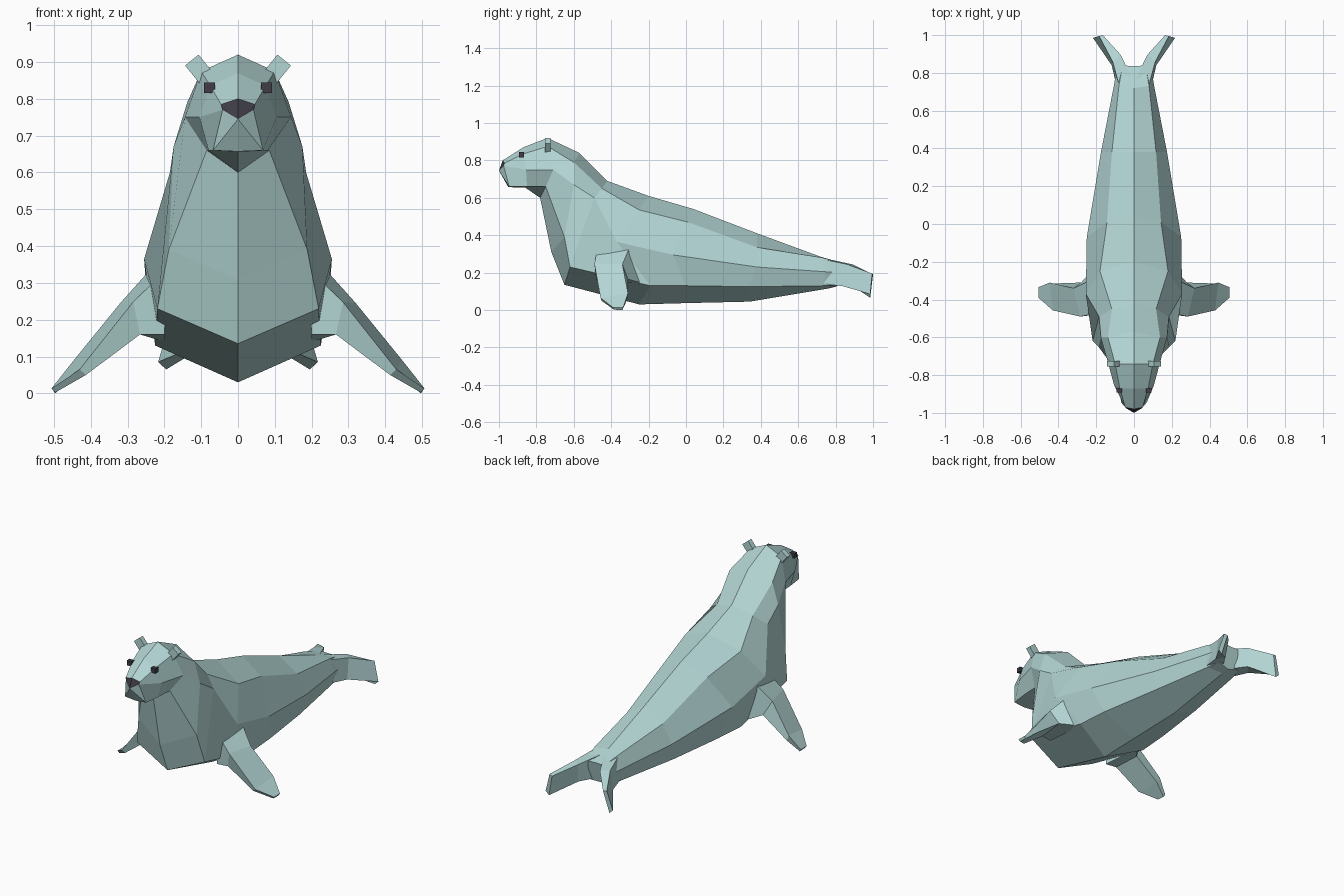
import bpy, bmesh, math
from mathutils import Vector

if "Cube" in bpy.data.objects:
    bpy.data.objects.remove(bpy.data.objects["Cube"])


def material(name, rgb):
    m = bpy.data.materials.new(name)
    m.diffuse_color = (*rgb, 1)
    m.use_nodes = True
    m.node_tree.nodes["Principled BSDF"].inputs["Base Color"].default_value = m.diffuse_color
    return m


SKIN = material("pale teal skin", (0.45, 0.67, 0.66))
DARK = material("dark charcoal", (0.05, 0.045, 0.062))


def finish(name, bm, mats, mirror=False):
    bmesh.ops.recalc_face_normals(bm, faces=bm.faces)
    me = bpy.data.meshes.new(name)
    bm.to_mesh(me)
    bm.free()
    ob = bpy.data.objects.new(name, me)
    bpy.context.collection.objects.link(ob)
    for m in mats:
        me.materials.append(m)
    if mirror:
        ob.modifiers.new("mirror", 'MIRROR').use_axis[0] = True
    return ob


def loft(bm, sections):
    """Skin a series of closed rings; returns the vertex rings."""
    rings = [[bm.verts.new(p) for p in s] for s in sections]
    for a, b in zip(rings, rings[1:]):
        n = len(a)
        for i in range(n):
            j = (i + 1) % n
            bm.faces.new((a[i], a[j], b[j], b[i]))
    return rings


# Body contour lines, tail to muzzle: centre lines are (y, z), side lines (x, y, z)
back = [(.835, .25), (.72, .285), (.38, .41), (.04, .54), (-.2, .61),
        (-.42, .69), (-.57, .84), (-.74, .92), (-.87, .87), (-.98, .80)]
ridge = [(.06, .84, .25), (.08, .73, .28), (.117, .38, .335), (.143, .01, .47),
         (.18, -.25, .535), (.117, -.45, .65), (.138, -.6, .79), (.10, -.74, .875),
         (.075, -.87, .835), (.046, -.97, .785)]
flank = [(.09, .84, .2), (.105, .74, .205), (.175, .38, .23), (.25, -.07, .295),
         (.255, -.37, .365), (.185, -.49, .6), (.175, -.6, .67), (.144, -.71, .75),
         (.105, -.855, .75), (.042, -.975, .77)]
lower = [(.07, .82, .135), (.09, .74, .13), (.16, .34, .125), (.21, 0, .13),
         (.225, -.19, .13), (.219, -.62, .23), (.188, -.65, .39), (.085, -.75, .66),
         (.08, -.85, .66), (.068, -.945, .66)]
belly = [(.8, .125), (.76, .115), (.34, .045), (0, .037), (-.25, .03),
         (-.65, .135), (-.72, .31), (-.78, .60), (-.86, .655), (-.95, .657)]

sections = []
for t, r, m, l, b in zip(back, ridge, flank, lower, belly):
    left = [(-x, y, z) for x, y, z in (l, m, r)]
    sections.append([(0, *t), r, m, l, (0, *b)] + left)

bm = bmesh.new()
rings = loft(bm, sections)
bm.faces.new(rings[0])
# Muzzle cap: fan around the nose tip, upper wedges are the dark nose
tip = bm.verts.new((0, -1, .745))
front = rings[-1]
for i in range(8):
    f = bm.faces.new((front[i], front[(i + 1) % 8], tip))
    f.material_index = 1 if i in (0, 1, 6, 7) else 0
finish("body", bm, [SKIN, DARK])


def flipper(name, sections):
    bm = bmesh.new()
    rings = loft(bm, sections)
    bm.faces.new(rings[0])
    bm.faces.new(rings[-1])
    finish(name, bm, [SKIN], mirror=True)


# Front flippers: root, shoulder, blade, tip
flipper("front_flippers", [
    [(.19, -.47, .34), (.235, -.30, .34), (.20, -.22, .14), (.20, -.48, .16)],
    [(.285, -.49, .248), (.32, -.34, .245), (.28, -.31, .165), (.266, -.47, .16)],
    [(.43, -.457, .065), (.446, -.31, .09), (.43, -.315, .055), (.413, -.452, .05)],
    [(.506, -.39, .014), (.506, -.335, .014), (.497, -.34, 0), (.497, -.385, .002)]])

# Tail flippers: upright blades splaying outwards
flipper("tail_flippers", [
    [(.08, .74, .27), (.01, .77, .27), (.01, .77, .14), (.095, .74, .14)],
    [(.113, .86, .245), (.07, .895, .243), (.08, .88, .135), (.118, .84, .127)],
    [(.185, .995, .195), (.165, 1, .19), (.195, .985, .065), (.217, .985, .085)]])


def block(name, centre, size, tilt, mat):
    bm = bmesh.new()
    bmesh.ops.create_cube(bm, size=1)
    bmesh.ops.scale(bm, vec=size, verts=bm.verts)
    for s in (1, -1):
        ob = finish(name, bm.copy(), [mat])
        ob.location = Vector((centre[0] * s, centre[1], centre[2]))
        ob.rotation_euler = (0, tilt * s, 0)
    bm.free()


# Ears and eyes
block("ear", (.105, -.74, .88), (.047, .03, .065), math.radians(39), SKIN)
block("eye", (.078, -.88, .83), (.03, .026, .028), 0, DARK)
